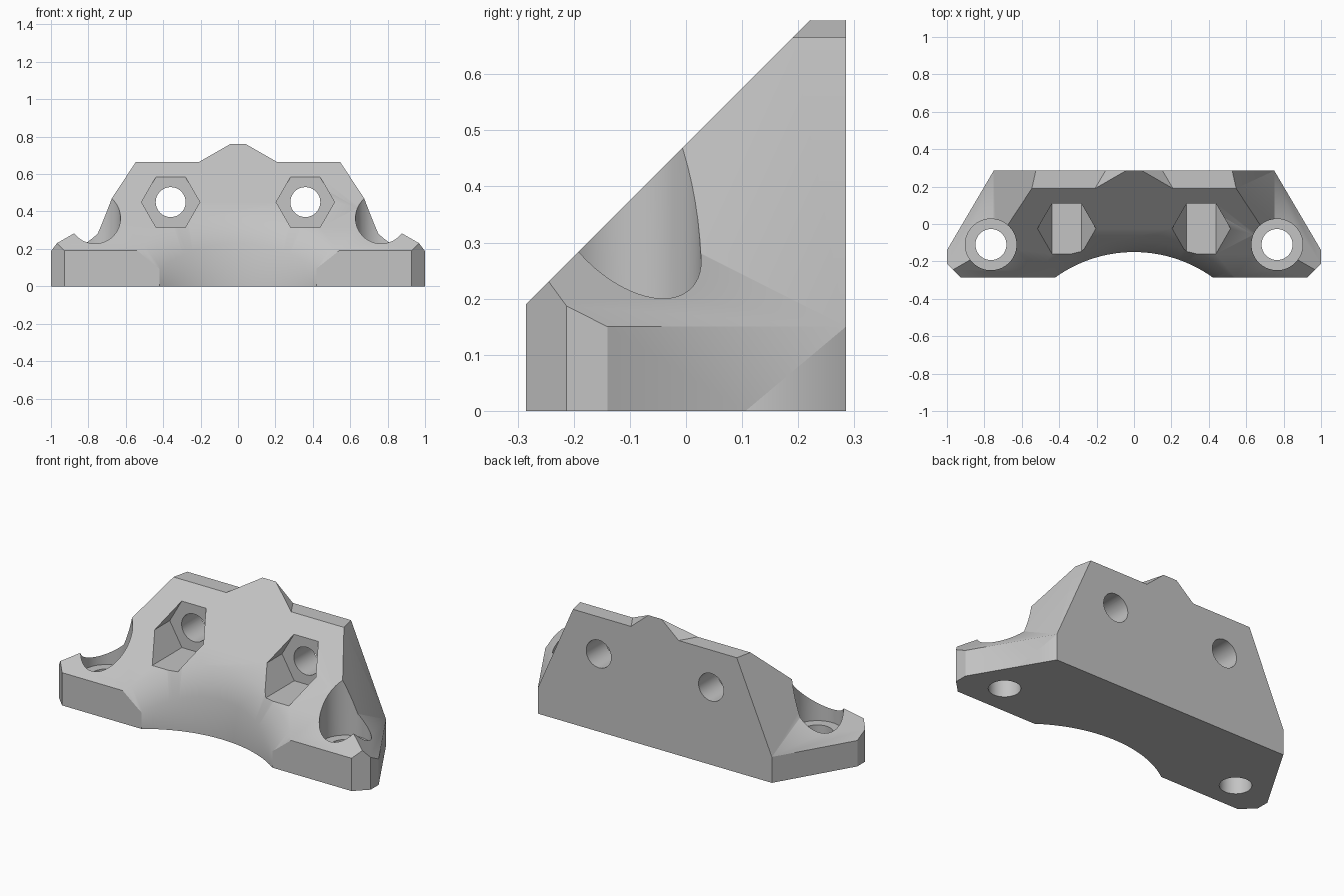
import bpy, bmesh
from math import sin, cos, pi, radians
from mathutils import Vector

cube = bpy.data.objects.get("Cube")
if cube:
    bpy.data.objects.remove(cube, do_unlink=True)

grey = bpy.data.materials.new("plain_grey")
grey.use_nodes = True
grey.diffuse_color = (0.55, 0.55, 0.55, 1)
grey.node_tree.nodes["Principled BSDF"].inputs["Base Color"].default_value = grey.diffuse_color


def loft(name, rings, cuts=()):
    """Closed solid through the rings, trimmed by (point, outward normal) planes."""
    bm = bmesh.new()
    loops = [[bm.verts.new(p) for p in ring] for ring in rings]
    n = len(loops[0])
    for a, b in zip(loops, loops[1:]):
        for i in range(n):
            j = (i + 1) % n
            bm.faces.new((a[i], a[j], b[j], b[i]))
    bm.faces.new(loops[0][::-1])
    bm.faces.new(loops[-1])
    for point, normal in cuts:
        geom = bm.verts[:] + bm.edges[:] + bm.faces[:]
        cut = bmesh.ops.bisect_plane(bm, geom=geom, plane_co=point,
                                     plane_no=Vector(normal), clear_outer=True)
        edges = [e for e in cut["geom_cut"] if isinstance(e, bmesh.types.BMEdge)]
        bmesh.ops.edgeloop_fill(bm, edges=edges)
    bmesh.ops.recalc_face_normals(bm, faces=bm.faces)
    mesh = bpy.data.meshes.new(name)
    bm.to_mesh(mesh)
    bm.free()
    mesh.materials.append(grey)
    obj = bpy.data.objects.new(name, mesh)
    bpy.context.collection.objects.link(obj)
    return obj


def rod(name, sides, radius, x, v, start, end, along):
    """Regular prism along z (v is y) or along y (v is z)."""
    rings = []
    for t in (start, end):
        ring = []
        for i in range(sides):
            a = 2 * pi * i / sides
            px, pv = x + radius * cos(a), v + radius * sin(a)
            ring.append((px, pv, t) if along == "z" else (px, t, pv))
        rings.append(ring)
    return loft(name, rings)


def combine(body, other, operation):
    mod = body.modifiers.new(operation, "BOOLEAN")
    mod.operation = operation
    mod.solver = "EXACT"
    mod.object = other
    other.hide_render = True
    bpy.context.view_layer.objects.active = body
    bpy.ops.object.modifier_apply(modifier=mod.name)
    bpy.data.objects.remove(other, do_unlink=True)


# Body: shared footprint, top and front slope, with two kinds of side slope
half = [(0.75, 0.285), (1, -0.14), (1, -0.213), (0.928, -0.285)]
plan = half + [(-x, y) for x, y in reversed(half)]
prism = [[(x, y, z) for x, y in plan] for z in (0, 0.9)]
front_slope = ((0, 0.19, 0.665), (0, -1, 1))
top = ((0, 0, 0.665), (0, 0, 1))


def side_slopes(steepness):
    return [((s * 0.75, 0.285, 0.15), (s * steepness, 0.507, 1)) for s in (1, -1)]


body = loft("mounting_bracket", prism, [front_slope] + side_slopes(0.862))
upper = loft("upper_block", prism, [top, front_slope] + side_slopes(2.29))
combine(body, upper, "UNION")

# Front arch: upright round wall flaring into the slope
wall_bottom, wall_top, flare = [], [], []
steps = 64
for i in range(steps + 1):
    a = radians(-45 + 90 * i / steps)
    x, y = 0.72 * sin(a), -0.87 + 0.72 * cos(a)
    low = Vector((x, y, y + 0.38))
    y2 = -0.935 + 0.845 * cos(a)
    high = Vector((0.845 * sin(a), y2, y2 + 0.475))
    wall_bottom.append((x, y, -0.1))
    wall_top.append(low)
    flare.append(low + (high - low) * 1.6)
combine(body, loft("arch_cutter", [wall_bottom, wall_top, flare]), "DIFFERENCE")

# Screw holes with counterbores, and cross holes with hexagonal nut pockets
for s in (1, -1):
    for cutter in (
        rod("screw_hole", 48, 0.083, s * 0.765, -0.11, -0.1, 0.9, "z"),
        rod("counterbore", 64, 0.137, s * 0.765, -0.11, 0.15, 0.9, "z"),
        rod("nut_pocket", 6, 0.156, s * 0.36, 0.45, -0.5, 0.112, "y"),
        rod("cross_hole", 48, 0.08, s * 0.36, 0.45, -0.5, 0.5, "y"),
    ):
        combine(body, cutter, "DIFFERENCE")

bpy.ops.object.select_all(action="DESELECT")
body.select_set(True)
bpy.context.view_layer.objects.active = body
bpy.ops.object.shade_smooth_by_angle(angle=radians(30))
